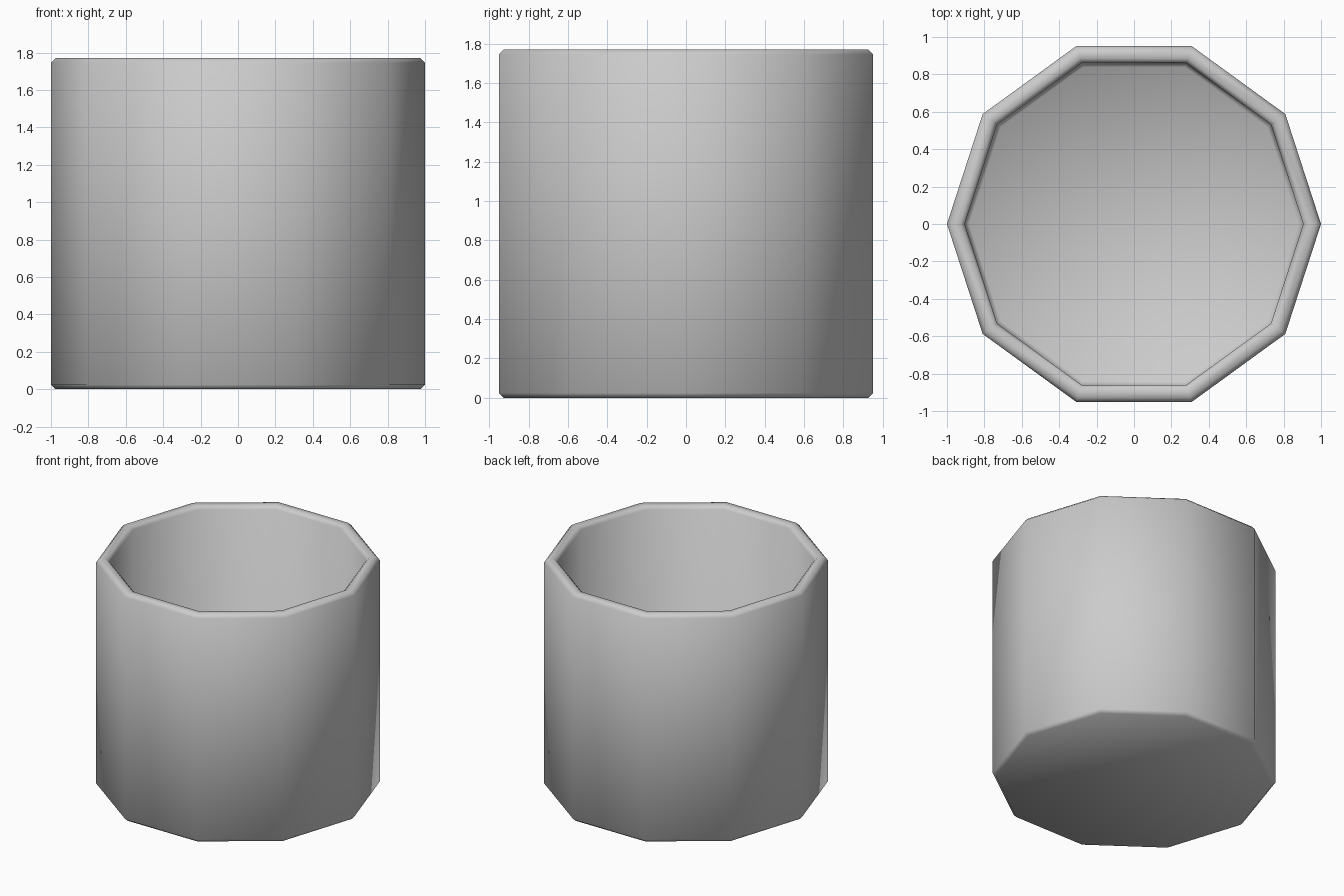
import bpy, bmesh
from math import radians, sin, cos, pi

if "Cube" in bpy.data.objects:
    bpy.data.objects.remove(bpy.data.objects["Cube"])

SIDES, HEIGHT, WALL, FLOOR, CHAMFER = 10, 1.77, 0.095, 0.095, 0.024
INNER = 1.0 - WALL


def ring(bm, radius, z):
    return [bm.verts.new((radius * cos(2 * pi * i / SIDES),
                          radius * sin(2 * pi * i / SIDES), z)) for i in range(SIDES)]


# Ten-sided cup: rings from the outer base, over the rim, down to the inner floor
bm = bmesh.new()
c = CHAMFER
profile = [(1 - c, 0), (1, c), (1, HEIGHT - c), (1 - c, HEIGHT),
           (INNER + c, HEIGHT), (INNER, HEIGHT - c),
           (INNER, FLOOR + c), (INNER - c, FLOOR)]
rings = [ring(bm, r, z) for r, z in profile]
for a, b in zip(rings, rings[1:]):
    for i in range(SIDES):
        j = (i + 1) % SIDES
        bm.faces.new((a[i], a[j], b[j], b[i]))

# Underside and inner floor
bm.faces.new(rings[0][::-1])
bm.faces.new(rings[-1])
bmesh.ops.recalc_face_normals(bm, faces=bm.faces)

mesh = bpy.data.meshes.new("cup")
bm.to_mesh(mesh)
bm.free()
cup = bpy.data.objects.new("cup", mesh)
bpy.context.collection.objects.link(cup)

# Smooth walls and chamfers
bpy.context.view_layer.objects.active = cup
cup.select_set(True)
bpy.ops.object.shade_smooth_by_angle(angle=radians(60))
